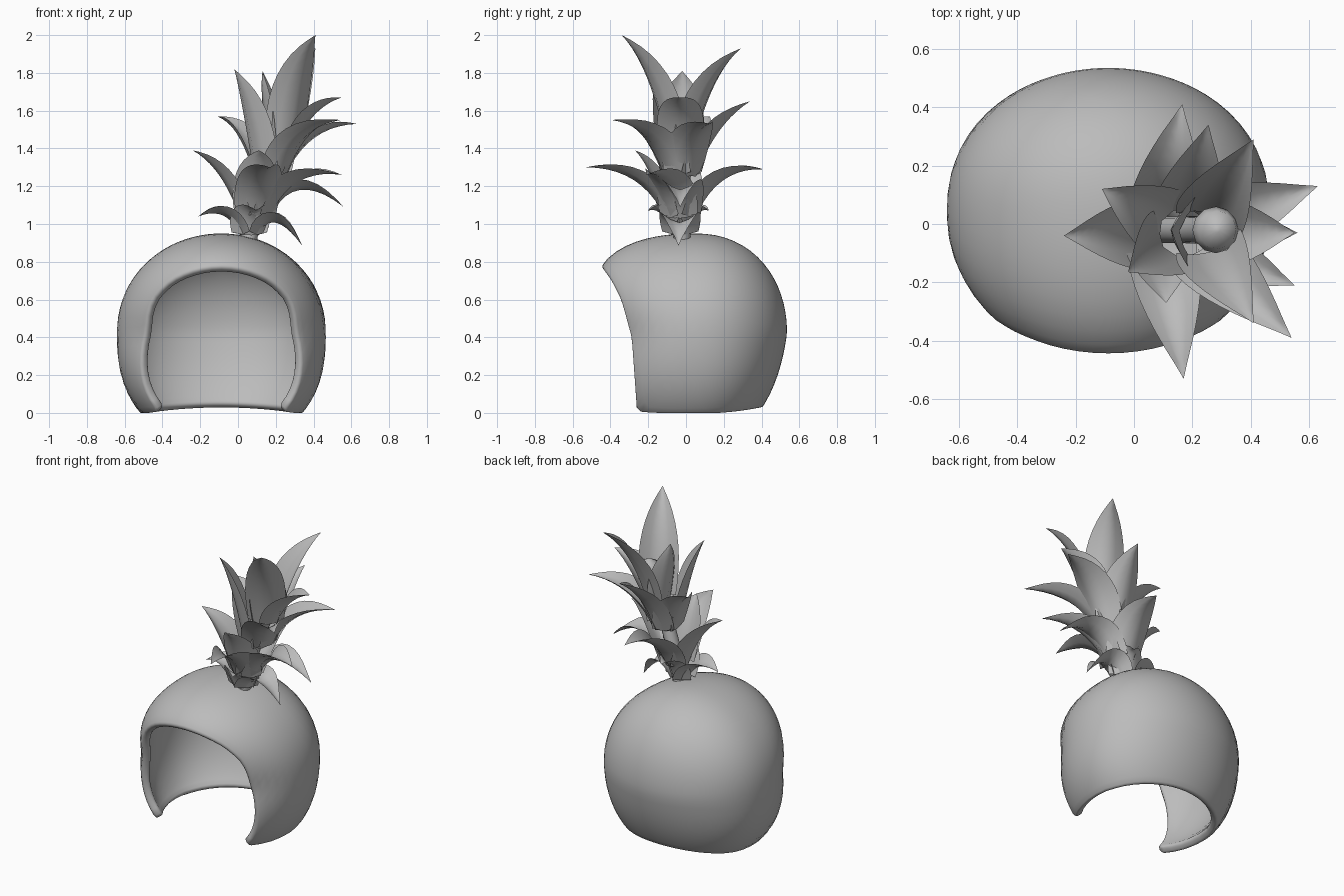
import bpy, bmesh, math
from mathutils import Vector

cube = bpy.data.objects.get("Cube")
if cube:
    bpy.data.objects.remove(cube)

grey = bpy.data.materials.new("plain_grey")
grey.use_nodes = True
grey.diffuse_color = (0.5, 0.5, 0.5, 1)
grey.node_tree.nodes["Principled BSDF"].inputs["Base Color"].default_value = (0.5, 0.5, 0.5, 1)


def finish(name, bm):
    mesh = bpy.data.meshes.new(name)
    bm.to_mesh(mesh)
    bm.free()
    obj = bpy.data.objects.new(name, mesh)
    bpy.context.collection.objects.link(obj)
    mesh.materials.append(grey)
    for poly in mesh.polygons:
        poly.use_smooth = True
    return obj


def bisect(inside, low, high):
    for _ in range(30):
        mid = (low + high) / 2
        if inside(mid):
            low = mid
        else:
            high = mid
    return low


# Rounded hood: a superellipsoid with a fuller brow, open at the face and underneath
CENTRE = Vector((-0.088, 0.045, 0.42))
FACE_EDGE = [(0.0, -0.265), (0.2, -0.28), (0.4, -0.295), (0.6, -0.35), (0.7, -0.40), (0.8, -0.47), (0.82, -0.7)]


def face_limit(z):
    for (z0, y0), (z1, y1) in zip(FACE_EDGE, FACE_EDGE[1:]):
        if z <= z1:
            return y0 + (y1 - y0) * (z - z0) / (z1 - z0)
    return -1


def on_hood(d):
    c, power = (0.53, 2.1) if d.z > 0 else (0.61, 2.5)

    def inside(k):
        p = d * k
        above, below = max(0, p.z), max(0, -p.z)
        b = 0.49 - 0.15 * below if d.y > 0 else 0.475 + 0.46 * above + 0.22 * below
        return abs(p.x / 0.553) ** 2 + abs(p.y / b) ** 2.2 + abs(p.z / c) ** power < 1
    return CENTRE + d * bisect(inside, 0, 1.2)


def kept(p):
    rim = -0.008 + 0.03 * max(0, 1 - ((p.x - CENTRE.x) / 0.4) ** 2)
    return p.z > rim and p.y > face_limit(p.z)


POLE = Vector((0, 1, 1)).normalized()
SIDE = Vector((1, 0, 0))
UP = POLE.cross(SIDE)
COLUMNS, ROWS = 72, 18
bm = bmesh.new()
pole = bm.verts.new(on_hood(POLE))
columns = []
for i in range(COLUMNS):
    a = math.tau * i / COLUMNS
    out = SIDE * math.cos(a) + UP * math.sin(a)

    def at(t):
        return on_hood(POLE * math.cos(t) + out * math.sin(t))
    end = bisect(lambda t: kept(at(t)), 0.3, 3.1)
    columns.append([bm.verts.new(at(end * j / ROWS)) for j in range(1, ROWS + 1)])
for i, col in enumerate(columns):
    nxt = columns[(i + 1) % COLUMNS]
    bm.faces.new((pole, col[0], nxt[0]))
    for j in range(ROWS - 1):
        bm.faces.new((col[j], col[j + 1], nxt[j + 1], nxt[j]))
bmesh.ops.recalc_face_normals(bm, faces=bm.faces)
hood = finish("hood", bm)
wall = hood.modifiers.new("wall", 'SOLIDIFY')
wall.thickness = 0.05
wall.offset = -1
lip = hood.modifiers.new("lip", 'BEVEL')
lip.width = 0.018
lip.segments = 3
lip.limit_method = 'ANGLE'
lip.angle_limit = math.radians(50)


# Pointed leaf: cupped around the stem, bending out to a sharp tip
def leaf(name, base, tip, lift, width, ring):
    base, tip = Vector(base), Vector(tip)
    flat = Vector((tip.x - base.x, tip.y - base.y, 0))
    out = flat.normalized()
    across = Vector((-out.y, out.x, 0))
    start = base + out * ring
    bend = base + out * ring * 1.3 + flat * 0.2
    bend.z = base.z + max(lift, 0.7 * (tip.z - base.z))
    bm = bmesh.new()
    rows = []
    for j in range(11):
        t = j / 10
        p = start * (1 - t) ** 2 + bend * 2 * t * (1 - t) + tip * t * t
        tangent = ((bend - start) * (1 - t) + (tip - bend) * t).normalized()
        inward = tangent.cross(across).normalized()
        half = width * (0.6 + 1.4 * t) * (1 - t) ** 1.15
        rows.append([bm.verts.new(p + across * half * s + inward * half * 0.55 * abs(s) ** 1.5)
                     for s in (-1, -0.5, 0, 0.5, 1)])
    for r0, r1 in zip(rows, rows[1:]):
        for k in range(4):
            bm.faces.new((r0[k], r0[k + 1], r1[k + 1], r1[k]))
    bmesh.ops.remove_doubles(bm, verts=bm.verts, dist=0.0005)
    finish(name, bm)


# Four tiers: base, lift, leaf width, ring radius, leaf tips
TIERS = {
    "lowest": ((0.06, -0.03, 0.94), 0.16, 0.16, 0.05,
               [(-0.21, -0.04, 1.04), (0.34, -0.04, 0.885), (0.1, -0.2, 1.07), (0.1, 0.12, 1.07)]),
    "lower": ((0.09, -0.03, 1.03), 0.27, 0.18, 0.08,
              [(-0.24, -0.04, 1.39), (0.17, -0.53, 1.30), (0.165, 0.41, 1.29),
               (0.56, -0.03, 1.09), (0.55, -0.21, 1.26), (0.11, -0.27, 1.39)]),
    "upper": ((0.17, -0.03, 1.25), 0.27, 0.18, 0.085,
              [(-0.11, 0.12, 1.57), (-0.02, -0.165, 1.82), (0.54, -0.39, 1.55),
               (0.63, 0.13, 1.53), (0.255, 0.34, 1.65)]),
    "top": ((0.23, -0.03, 1.42), 0.2, 0.18, 0.075,
            [(0.41, -0.34, 2.0), (0.41, 0.29, 1.93), (0.13, -0.02, 1.81), (0.55, -0.03, 1.67)]),
}
for tier, (base, lift, width, ring, tips) in TIERS.items():
    for n, tip in enumerate(tips):
        leaf(f"{tier}_leaf_{n + 1}", base, tip, lift, width, ring)

# Leaning stem inside the leaves, ending in a rounded bud
STEM = [(0.05, 0.88, 0.045), (0.08, 1.05, 0.045), (0.16, 1.3, 0.045), (0.25, 1.5, 0.05),
        (0.28, 1.58, 0.08), (0.285, 1.64, 0.065), (0.285, 1.67, 0.01)]
bm = bmesh.new()
rings = [[bm.verts.new((x + r * math.cos(math.tau * k / 12), -0.02 + r * math.sin(math.tau * k / 12), z))
          for k in range(12)] for x, z, r in STEM]
for r0, r1 in zip(rings, rings[1:]):
    for k in range(12):
        m = (k + 1) % 12
        bm.faces.new((r0[k], r0[m], r1[m], r1[k]))
bm.faces.new(rings[-1])
finish("stem", bm)
